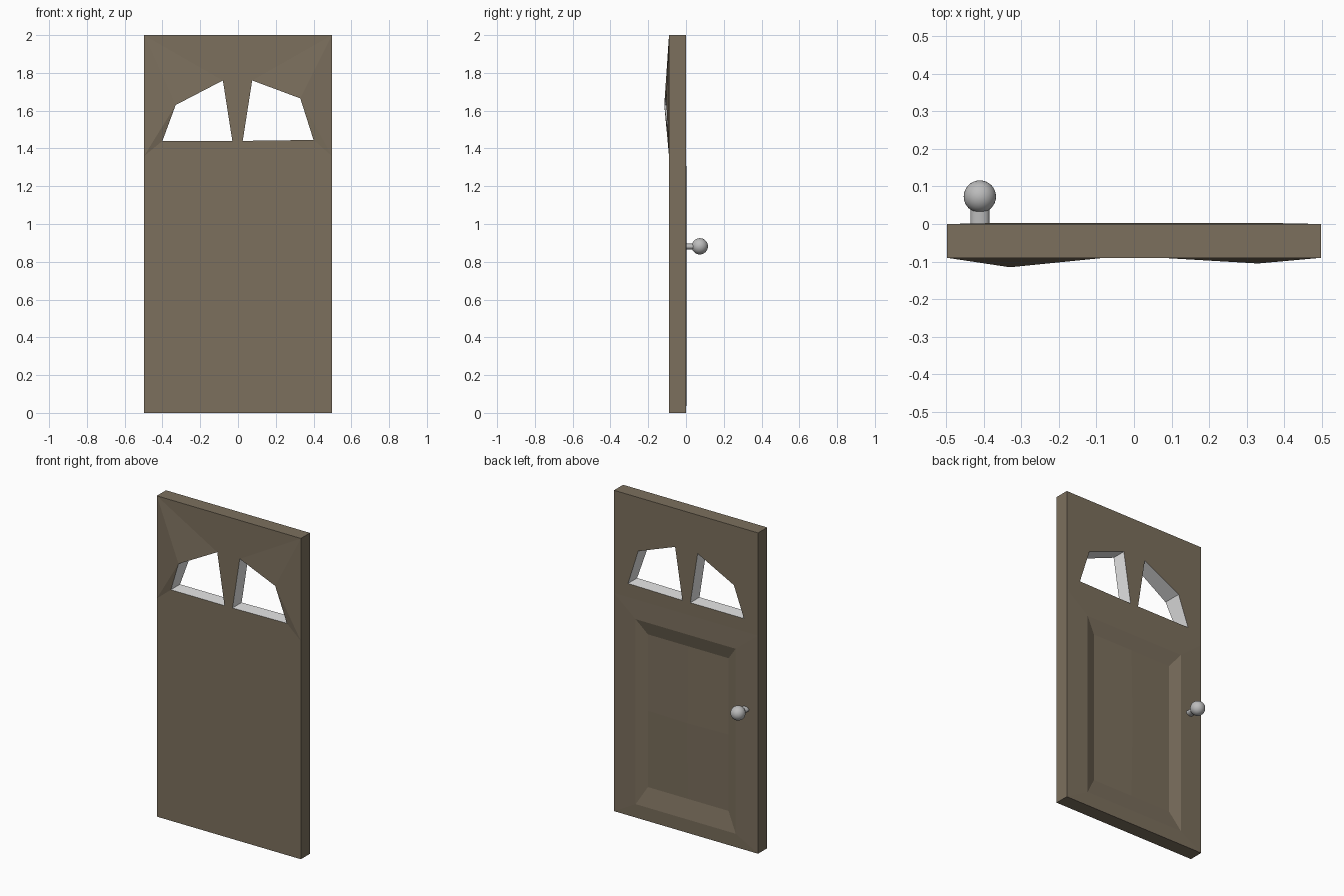
import bpy
import bmesh
from math import radians

cube = bpy.data.objects.get("Cube")
if cube:
    bpy.data.objects.remove(cube)


def make_material(name, colour):
    mat = bpy.data.materials.new(name)
    mat.use_nodes = True
    mat.diffuse_color = (*colour, 1)
    mat.node_tree.nodes["Principled BSDF"].inputs["Base Color"].default_value = (*colour, 1)
    return mat


brown = make_material("door brown", (0.20, 0.16, 0.11))
pale_grey = make_material("window reveal grey", (0.8, 0.8, 0.8))
knob_grey = make_material("knob grey", (0.5, 0.5, 0.5))

HALF, FRONT, BACK = 0.497, -0.09, 0.0

# Door outline and the two window openings, as (x, z)
outline = {"bl": (-HALF, 0), "br": (HALF, 0), "r": (HALF, 1.36),
           "tr": (HALF, 2), "tl": (-HALF, 2), "l": (-HALF, 1.36)}
windows = {"a0": (-0.40, 1.44), "a1": (-0.33, 1.63), "a2": (-0.08, 1.76), "a3": (-0.03, 1.44),
           "b0": (0.40, 1.445), "b1": (0.33, 1.665), "b2": (0.075, 1.76), "b3": (0.025, 1.44)}
bulge = {"a1": -0.025, "b1": -0.015}

# Upper skin layout, shared by both sides of the door
skin = ["l r b0 b3 a3 a0", "l a0 a1", "l a1 tl", "tl a1 a2", "tl a2 b2 tr",
        "a3 b3 b2 a2", "tr b2 b1", "tr b1 r", "r b1 b0"]

bm = bmesh.new()
points = {**outline, **windows}
front = {k: bm.verts.new((x, FRONT + bulge.get(k, 0), z)) for k, (x, z) in points.items()}
back = {k: bm.verts.new((x, BACK, z)) for k, (x, z) in points.items()}
for side in (front, back):
    for names in skin:
        bm.faces.new([side[n] for n in names.split()])
bm.faces.new([front[n] for n in ("bl", "br", "r", "l")])


def bridge(names, material):
    """Join the front and back copies of a closed loop."""
    for a, b in zip(names, names[1:] + names[:1]):
        bm.faces.new((front[a], front[b], back[b], back[a])).material_index = material


bridge(list(outline), 0)
for letter in "ab":
    bridge([letter + str(i) for i in range(4)], 1)


def rectangle(half, low, high, y):
    return [bm.verts.new((x, y, z)) for x, z in
            ((-half, low), (half, low), (half, high), (-half, high))]


def ring(outer, inner):
    for i in range(4):
        j = (i + 1) % 4
        bm.faces.new((outer[i], outer[j], inner[j], inner[i]))


# Recessed panel on the back, with a slightly raised middle
rim = rectangle(0.345, 0.085, 1.238, 0.003)
floor = rectangle(0.278, 0.20, 1.152, -0.022)
ring([back[n] for n in ("bl", "br", "r", "l")], rim)
ring(rim, floor)
centre = bm.verts.new((0, -0.012, 0.676))
mids = []
for i in range(4):
    a, b = floor[i], floor[(i + 1) % 4]
    edge = bm.edges.get((a, b))
    mids.append(bmesh.utils.edge_split(edge, a, 0.5)[1])
for i in range(4):
    bm.faces.new((floor[i], mids[i], centre, mids[i - 1]))

bmesh.ops.recalc_face_normals(bm, faces=bm.faces)
mesh = bpy.data.meshes.new("door_panel")
bm.to_mesh(mesh)
bm.free()
mesh.materials.append(brown)
mesh.materials.append(pale_grey)
door = bpy.data.objects.new("door_panel", mesh)
bpy.context.collection.objects.link(door)


def finish(name):
    obj = bpy.context.object
    obj.name = name
    obj.data.materials.append(knob_grey)
    bpy.ops.object.transform_apply(location=False, rotation=True, scale=True)
    bpy.ops.object.shade_smooth_by_angle(angle=radians(40))


# Knob and its oval stem on the back
bpy.ops.mesh.primitive_cylinder_add(vertices=24, radius=0.025, depth=0.06,
                                    location=(-0.41, 0.025, 0.88), rotation=(radians(90), 0, 0))
bpy.context.object.scale.y = 0.65
finish("knob_stem")
bpy.ops.mesh.primitive_uv_sphere_add(segments=32, ring_count=16, radius=0.043,
                                     location=(-0.41, 0.073, 0.882))
finish("door_knob")
